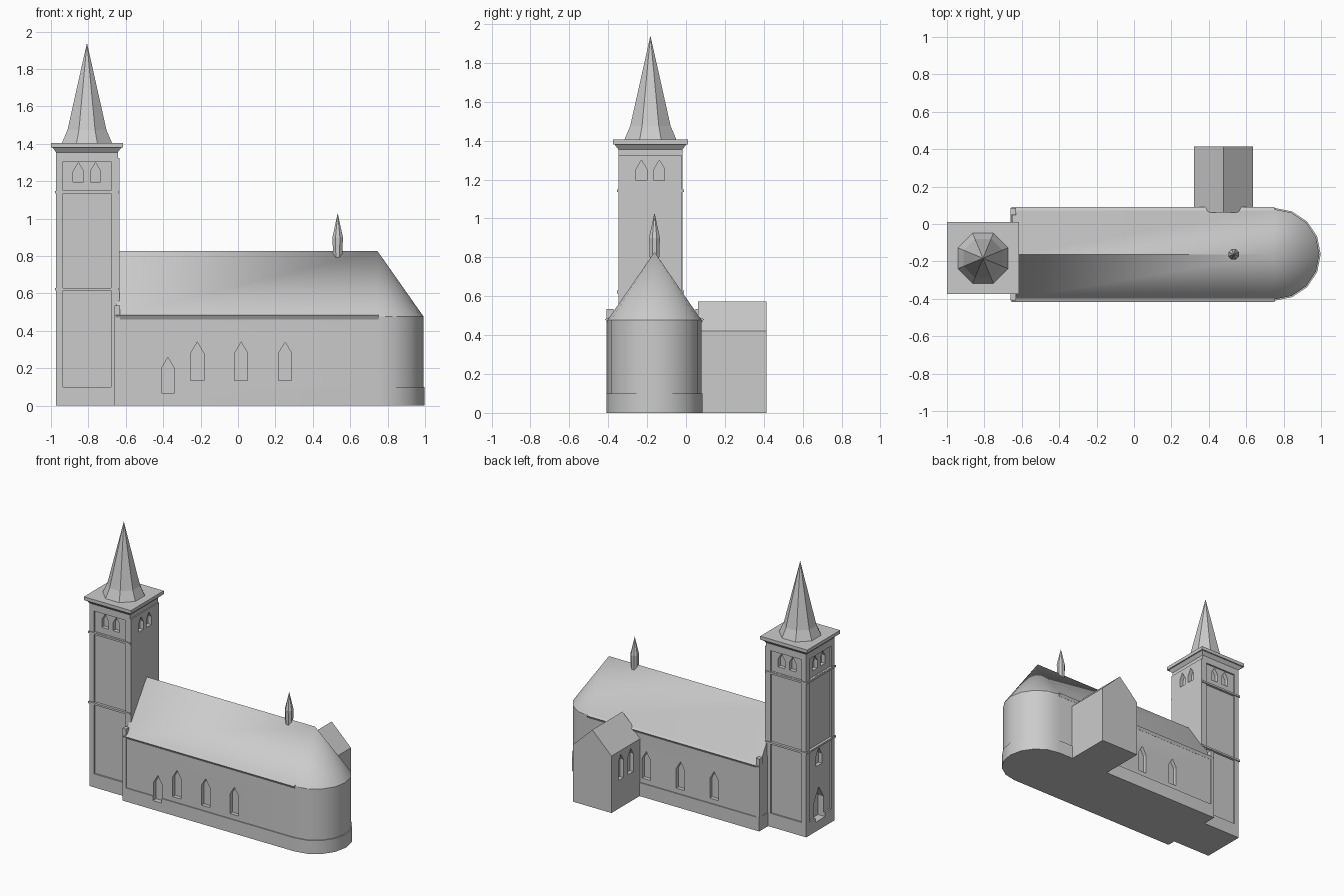
import bpy, bmesh, math

if "Cube" in bpy.data.objects:
    bpy.data.objects.remove(bpy.data.objects["Cube"])

stone = bpy.data.materials.new("light_grey_stone")
stone.diffuse_color = (0.6, 0.6, 0.6, 1)
stone.use_nodes = True
stone.node_tree.nodes["Principled BSDF"].inputs["Base Color"].default_value = stone.diffuse_color
TX, TY = -0.8075, -0.183      # tower centre
NY, NR = -0.162, 0.241        # nave axis and half width


def loft(name, rings, cap_top=True):
    """Solid skinned through rings of equal point count."""
    bm = bmesh.new()
    loops = [[bm.verts.new(p) for p in r] for r in rings]
    n = len(rings[0])
    for a, b in zip(loops, loops[1:]):
        for i in range(n):
            j = (i + 1) % n
            bm.faces.new((a[i], a[j], b[j], b[i]))
    bm.faces.new(loops[0])
    if cap_top:
        bm.faces.new(loops[-1])
    bmesh.ops.remove_doubles(bm, verts=bm.verts, dist=1e-5)
    bmesh.ops.recalc_face_normals(bm, faces=bm.faces)
    me = bpy.data.meshes.new(name)
    bm.to_mesh(me)
    bm.free()
    me.materials.append(stone)
    ob = bpy.data.objects.new(name, me)
    bpy.context.collection.objects.link(ob)
    return ob


def box(name, x0, x1, y0, y1, z0, z1):
    return loft(name, [[(x0, y0, z), (x1, y0, z), (x1, y1, z), (x0, y1, z)] for z in (z0, z1)])


def square(h, z):
    return [(TX + sx * h, TY + sy * h, z) for sx, sy in ((-1, -1), (1, -1), (1, 1), (-1, 1))]


def octagon(x, y, apothem, z):
    r = apothem / math.cos(math.pi / 8)
    return [(x + r * math.cos(math.pi * (k + .5) / 4), y + r * math.sin(math.pi * (k + .5) / 4), z)
            for k in range(8)]


def lancet(axis, pos, u, w, z0, z1, d=0.028):
    """Pointed-arch cutter centred on the wall plane axis = pos."""
    zs = z1 - 0.85 * w
    prof = [(u - w / 2, z0), (u + w / 2, z0), (u + w / 2, zs), (u, z1), (u - w / 2, zs)]
    return loft("cutter", [[(a, p, z) if axis == 'x' else (p, a, z) for p, z in prof]
                           for a in (pos - d, pos + d)])


def cut(targets, cutter):
    for ob in targets:
        bpy.context.view_layer.objects.active = ob
        m = ob.modifiers.new("cut", 'BOOLEAN')
        m.operation, m.solver, m.object = 'DIFFERENCE', 'EXACT', cutter
        bpy.ops.object.modifier_apply(modifier=m.name)
    bpy.data.objects.remove(cutter)


def footprint(r, x0, z):
    """Nave plan with a rounded east end."""
    arc = [math.radians(-90 + 22.5 * k) for k in range(9)]
    return [(x0, NY - r, z)] + [(0.75 + r * math.cos(a), NY + r * math.sin(a), z) for a in arc] \
        + [(x0, NY + r, z)]


# Nave with pitched roof running into a half cone over the apse
base = footprint(NR, -0.655, 0)
ridge = [(min(max(x, -0.64), 0.745), NY, 0.828) for x, y, z in base]
nave = loft("nave", [base, footprint(NR, -0.655, 0.478), ridge], cap_top=False)
plinth = loft("nave_plinth", [footprint(0.248, -0.66, 0), footprint(0.248, -0.66, 0.1)])

# Eave mouldings and corner kneelers
for s, side in ((-1, "south"), (1, "north")):
    prof = [(0.235, 0.462), (0.242, 0.462), (0.254, 0.482), (0.235, 0.49)]
    loft(side + "_eave_moulding", [[(x, NY + s * d, z) for d, z in prof] for x in (-0.655, 0.75)])
    ys = sorted((NY + s * 0.21, NY + s * 0.247))
    box(side + "_kneeler", -0.66, -0.632, *ys, 0, 0.535)

# Nave windows and south door
for x in (-0.218, 0.017, 0.252):
    cut([nave], lancet('y', NY - NR, x, 0.07, 0.135, 0.34))
for x in (-0.285, -0.01, 0.27):
    cut([nave], lancet('y', NY + NR, x, 0.07, 0.135, 0.34))
cut([nave, plinth], lancet('y', NY - NR, -0.375, 0.07, 0.067, 0.258))

# North annex with gable roof and two west windows
gable = [(0.32, 0), (0.635, 0), (0.635, 0.422), (0.4775, 0.574), (0.32, 0.422)]
annex = loft("north_annex", [[(x, y, z) for x, z in gable] for y in (0.062, 0.415)])
for y in (0.19, 0.305):
    cut([annex], lancet('x', 0.32, y, 0.06, 0.21, 0.393))

# Tower shaft with sunk panels on three sides and a flat east facing
tower = loft("tower", [square(0.165, 0), square(0.165, 1.36)])
facing = box("tower_east_facing", -0.66, -0.634, TY - 0.163, TY + 0.163, 0, 1.325)
P, D = 0.128, 0.012
for z0, z1 in ((0.1, 0.615), (0.628, 1.135), (1.15, 1.305)):
    for s in (-1, 1):
        y = sorted((TY + s * (0.165 - D), TY + s * 0.2))
        cut([tower], box("cutter", TX - P, TX + P, *y, z0, z1))
    cut([tower], box("cutter", TX - 0.2, TX - 0.165 + D, TY - P, TY + P, z0, z1))

# Belfry openings, west window and west door
for o in (-0.046, 0.046):
    for s in (-1, 1):
        cut([tower], lancet('y', TY + s * (0.165 - D), TX + o, 0.055, 1.195, 1.3))
    cut([tower], lancet('x', TX - 0.165 + D, TY + o, 0.055, 1.195, 1.3))
    cut([tower, facing], lancet('x', -0.634, TY + o, 0.055, 1.195, 1.3))
cut([tower], lancet('x', TX - 0.165 + D, TY, 0.07, 0.47, 0.6))
cut([tower], lancet('x', TX - 0.165 + D, TY, 0.11, 0.07, 0.31, 0.045))

# String courses, cornice and spire
for z, name in ((0.615, "lower_string_course"), (1.135, "upper_string_course")):
    box(name, TX - 0.172, -0.638, TY - 0.172, TY + 0.172, z, z + 0.014)
loft("tower_cornice", [square(0.165, 1.355), square(0.184, 1.38), square(0.1925, 1.38),
                       square(0.1925, 1.405)])
loft("spire", [octagon(TX, TY, r, z) for r, z in ((0.136, 1.4), (0.104, 1.475), (0, 1.94))],
     cap_top=False)

# Small ridge turret
loft("ridge_turret", [octagon(0.533, NY, r, z)
                      for r, z in ((0.024, 0.79), (0.028, 0.9), (0.0, 1.03))], cap_top=False)

# Smooth the round apse, keep everything else crisp
for ob in (nave, plinth):
    bpy.ops.object.select_all(action='DESELECT')
    ob.select_set(True)
    bpy.context.view_layer.objects.active = ob
    bpy.ops.object.shade_smooth_by_angle(angle=math.radians(28))
